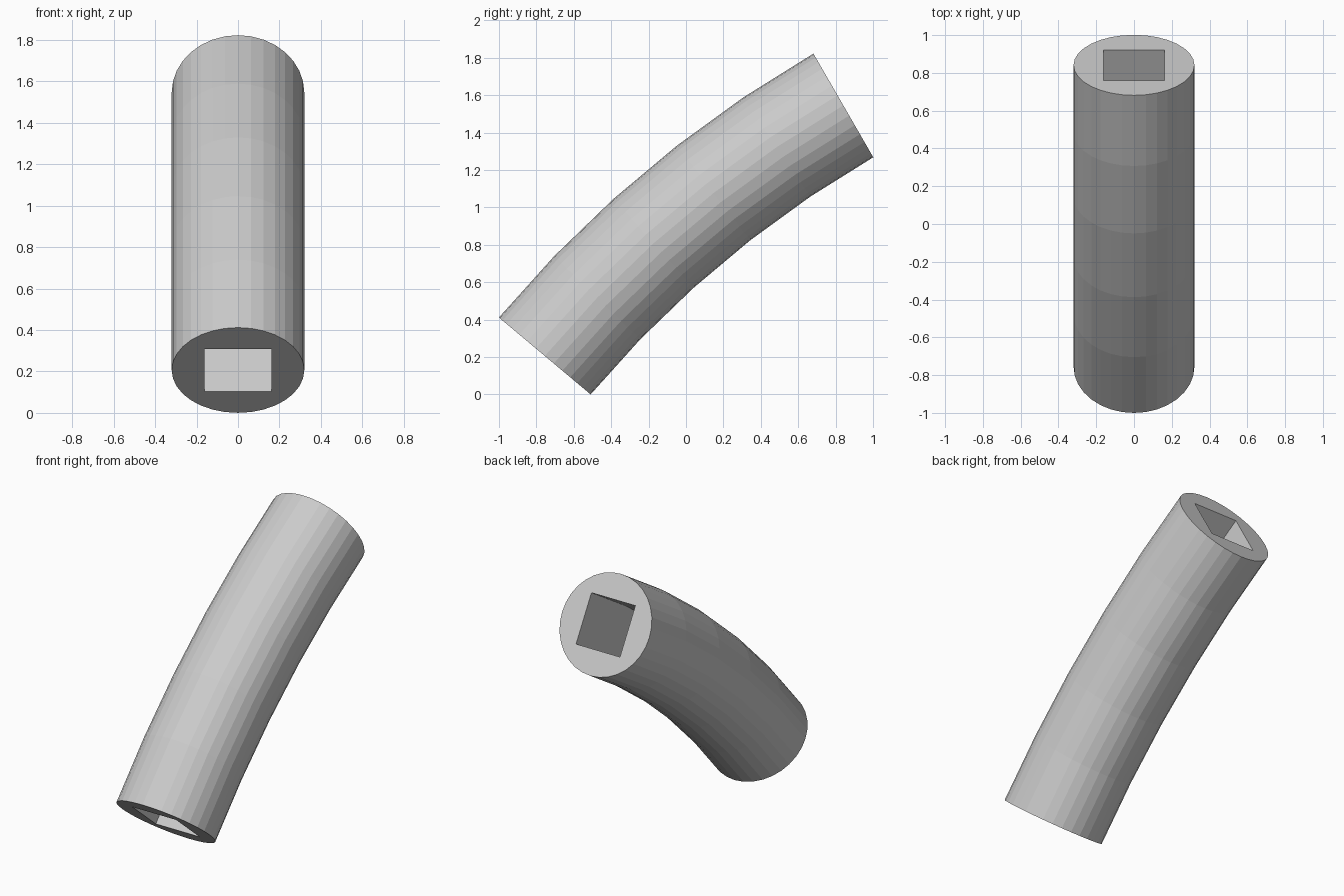
import bpy, bmesh
from math import sin, cos, pi, radians

if "Cube" in bpy.data.objects:
    bpy.data.objects.remove(bpy.data.objects["Cube"])

RADIUS, HOLE, BEND = 0.32, 0.161, 6.0      # tube radius, half hole, bend radius
START, END, STEPS, SIDES = 50, 30, 5, 32   # slope in degrees along the bend
Y0, Z0 = -0.755, 0.206                     # centre of the lower end

circle = [(RADIUS * cos(2 * pi * i / SIDES), RADIUS * sin(2 * pi * i / SIDES)) for i in range(SIDES)]
square = [(HOLE, HOLE), (-HOLE, HOLE), (-HOLE, -HOLE), (HOLE, -HOLE)]
a0 = radians(START)


def place(profile_point, step):
    """Put a profile point on the bent path."""
    u, v = profile_point
    a = radians(START + (END - START) * step / STEPS)
    y = Y0 + BEND * (sin(a0) - sin(a))
    z = Z0 + BEND * (cos(a) - cos(a0))
    return (u, y - v * sin(a), z + v * cos(a))


bm = bmesh.new()


def sweep(profile):
    """Sweep a closed profile along the bend."""
    rings = [[bm.verts.new(place(p, s)) for p in profile] for s in range(STEPS + 1)]
    n = len(profile)
    for r, q in zip(rings, rings[1:]):
        for i in range(n):
            j = (i + 1) % n
            bm.faces.new((r[i], r[j], q[j], q[i]))
    return rings[0], rings[-1]


# Outer skin and square bore
outer, inner = sweep(circle), sweep(square)

# Flat end faces with the square opening
for ring_a, ring_b in zip(outer, inner):
    verts = set(ring_a) | set(ring_b)
    edges = [e for e in bm.edges if e.is_boundary and all(v in verts for v in e.verts)]
    bmesh.ops.triangle_fill(bm, edges=edges, use_beauty=True)

bmesh.ops.recalc_face_normals(bm, faces=bm.faces)
mesh = bpy.data.meshes.new("bent_tube")
bm.to_mesh(mesh)
bm.free()
bpy.context.collection.objects.link(bpy.data.objects.new("bent_tube", mesh))
